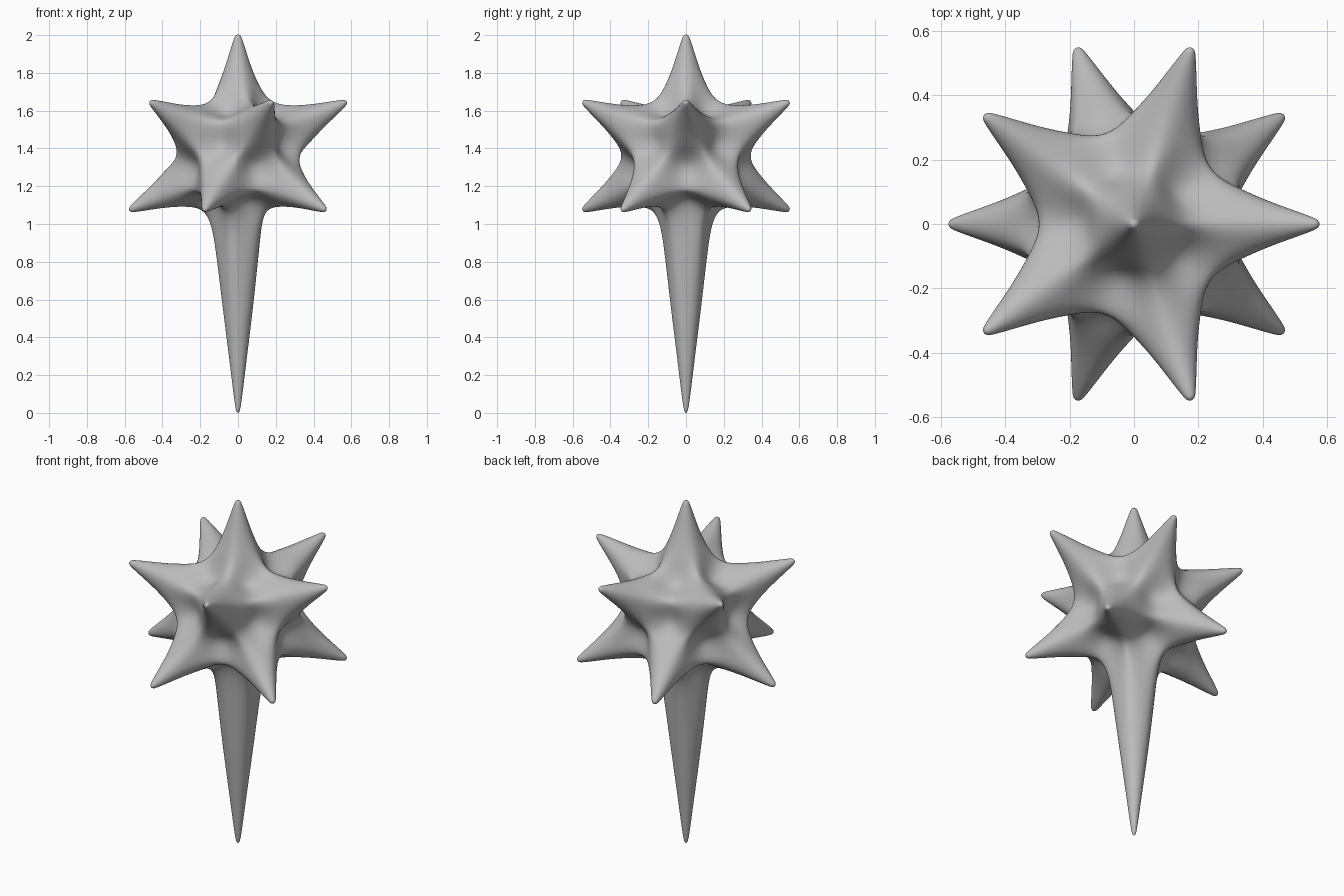
import bpy
import bmesh
from math import sin, cos, radians, sqrt
from mathutils import Vector

if "Cube" in bpy.data.objects:
    bpy.data.objects.remove(bpy.data.objects["Cube"], do_unlink=True)

CENTRE = Vector((0, 0, 1.36))
SADDLE, PIT = 0.4, 0.23   # cage radius between two spikes, and among three

# Spike rings: distance along the axis, ridge radius, groove radius
SHORT = [(0.335, 0.146, 0.122), (0.44, 0.087, 0.083), (0.54, 0.051, 0.05),
         (0.615, 0.025, 0.025), (0.645, 0.012, 0.012)]
LONG = [(0.36, 0.162, 0.122), (0.48, 0.132, 0.116), (0.76, 0.093, 0.089),
        (0.96, 0.065, 0.064), (1.16, 0.038, 0.038), (1.3, 0.02, 0.02),
        (1.363, 0.009, 0.009)]

# Twelve evenly spread spike directions
axes = [Vector((0, 0, 1)), Vector((0, 0, -1))]
for k in range(5):
    for height, turn in ((1, 0), (-1, 36)):
        a = radians(72 * k + turn)
        axes.append(Vector((2 * cos(a), 2 * sin(a), height)) / sqrt(5))


def neighbours(axis):
    """Five nearest directions, in order around the axis."""
    near = [n for n in axes if 0.1 < n.dot(axis) < 0.9]
    u = (near[0] - axis * near[0].dot(axis)).normalized()
    v = axis.cross(u)

    def turn(n):
        return Vector((n.dot(u), n.dot(v))).angle_signed(Vector((1, 0)))
    return sorted(near, key=turn)


def add_spike(bm, axis, rings):
    near = neighbours(axis)
    base = []
    for i, n in enumerate(near):
        after = near[(i + 1) % 5]
        base.append((axis + n).normalized() * SADDLE)
        base.append((axis + n + after).normalized() * PIT)
    loop = [bm.verts.new(CENTRE + p) for p in base]
    for dist, ridge, groove in rings:
        ring = []
        for i, p in enumerate(base):
            out = (p - axis * p.dot(axis)).normalized()
            radius = groove if i % 2 else ridge
            ring.append(bm.verts.new(CENTRE + axis * dist + out * radius))
        for i in range(10):
            j = (i + 1) % 10
            bm.faces.new((loop[i], loop[j], ring[j], ring[i]))
        loop = ring
    bm.faces.new(loop)


# Spiked star body with the long lower spike
bm = bmesh.new()
for axis in axes:
    add_spike(bm, axis, LONG if axis.z < -0.9 else SHORT)
bmesh.ops.remove_doubles(bm, verts=bm.verts, dist=0.001)
bmesh.ops.recalc_face_normals(bm, faces=bm.faces)
for face in bm.faces:
    face.smooth = True
mesh = bpy.data.meshes.new("spiked_star")
bm.to_mesh(mesh)
bm.free()
star = bpy.data.objects.new("spiked_star", mesh)
bpy.context.collection.objects.link(star)

smooth = star.modifiers.new("rounding", 'SUBSURF')
smooth.levels = smooth.render_levels = 3

# Plain grey
grey = bpy.data.materials.new("plain_grey")
grey.use_nodes = True
colour = (0.5, 0.5, 0.5, 1)
grey.diffuse_color = colour
grey.node_tree.nodes["Principled BSDF"].inputs["Base Color"].default_value = colour
mesh.materials.append(grey)
